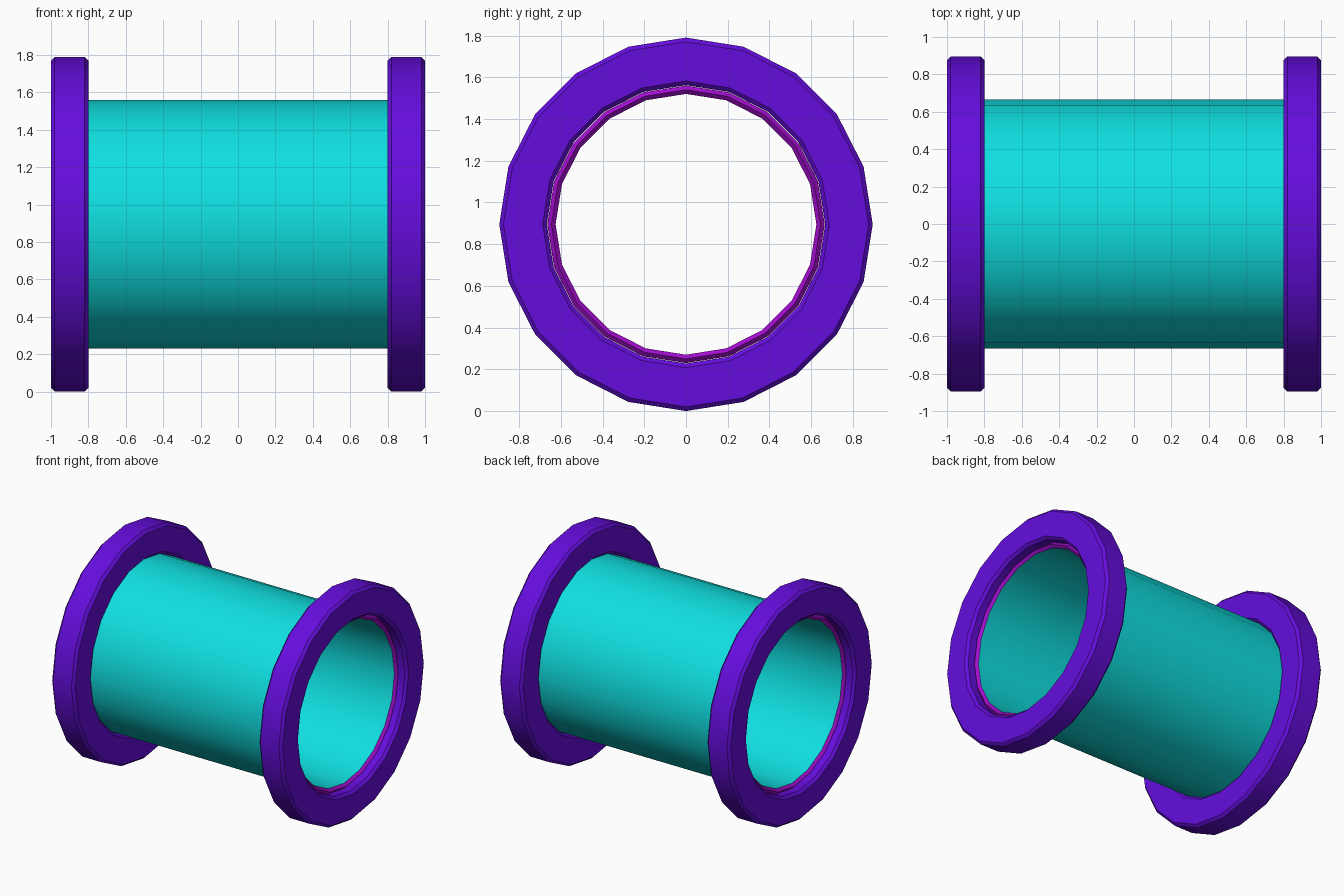
import bpy, bmesh, math

if "Cube" in bpy.data.objects:
    bpy.data.objects.remove(bpy.data.objects["Cube"])

SIDES = 20
AXIS_Z = 0.895


def material(name, rgb):
    m = bpy.data.materials.new(name)
    m.diffuse_color = (*rgb, 1)
    m.use_nodes = True
    m.node_tree.nodes["Principled BSDF"].inputs["Base Color"].default_value = m.diffuse_color
    return m


teal = material("teal", (0.005, 0.74, 0.75))
purple = material("purple", (0.13, 0.004, 0.72))
magenta = material("magenta", (0.37, 0.004, 0.64))


def lathe(name, profile, mats, slots):
    """Spin a closed (x, radius) profile around the x axis; one slot per profile edge."""
    bm = bmesh.new()
    rings = []
    for i in range(SIDES):
        a = 2 * math.pi * i / SIDES
        rings.append([bm.verts.new((x, r * math.cos(a), r * math.sin(a))) for x, r in profile])
    n = len(profile)
    for i in range(SIDES):
        p, q = rings[i], rings[(i + 1) % SIDES]
        for j in range(n):
            k = (j + 1) % n
            bm.faces.new((p[j], p[k], q[k], q[j])).material_index = slots[j]
    bmesh.ops.recalc_face_normals(bm, faces=bm.faces)
    mesh = bpy.data.meshes.new(name)
    bm.to_mesh(mesh)
    bm.free()
    for m in mats:
        mesh.materials.append(m)
    ob = bpy.data.objects.new(name, mesh)
    bpy.context.collection.objects.link(ob)
    ob.location.z = AXIS_Z
    bpy.ops.object.select_all(action='DESELECT')
    ob.select_set(True)
    bpy.context.view_layer.objects.active = ob
    bpy.ops.object.shade_smooth_by_angle(angle=math.radians(30))
    return ob


# Hollow pipe with chamfered magenta rims recessed in the flanges
ro, rm, ri = 0.665, 0.645, 0.625
lathe("pipe",
      [(-0.92, ro), (0.92, ro), (0.94, rm), (0.92, ri),
       (-0.92, ri), (-0.94, rm)],
      [teal, magenta], [0, 1, 1, 0, 1, 1])

# End flanges: rectangular section with all corners chamfered
R, B, c = 0.895, 0.667, 0.02
for side, s in (("left", -1), ("right", 1)):
    section = [(0.8, B + c), (0.8, R - c), (0.8 + c, R), (1 - c, R),
               (1, R - c), (1, B + c), (1 - c, B), (0.8 + c, B)]
    lathe(side + "_flange", [(s * x, r) for x, r in section], [purple], [0] * 8)
